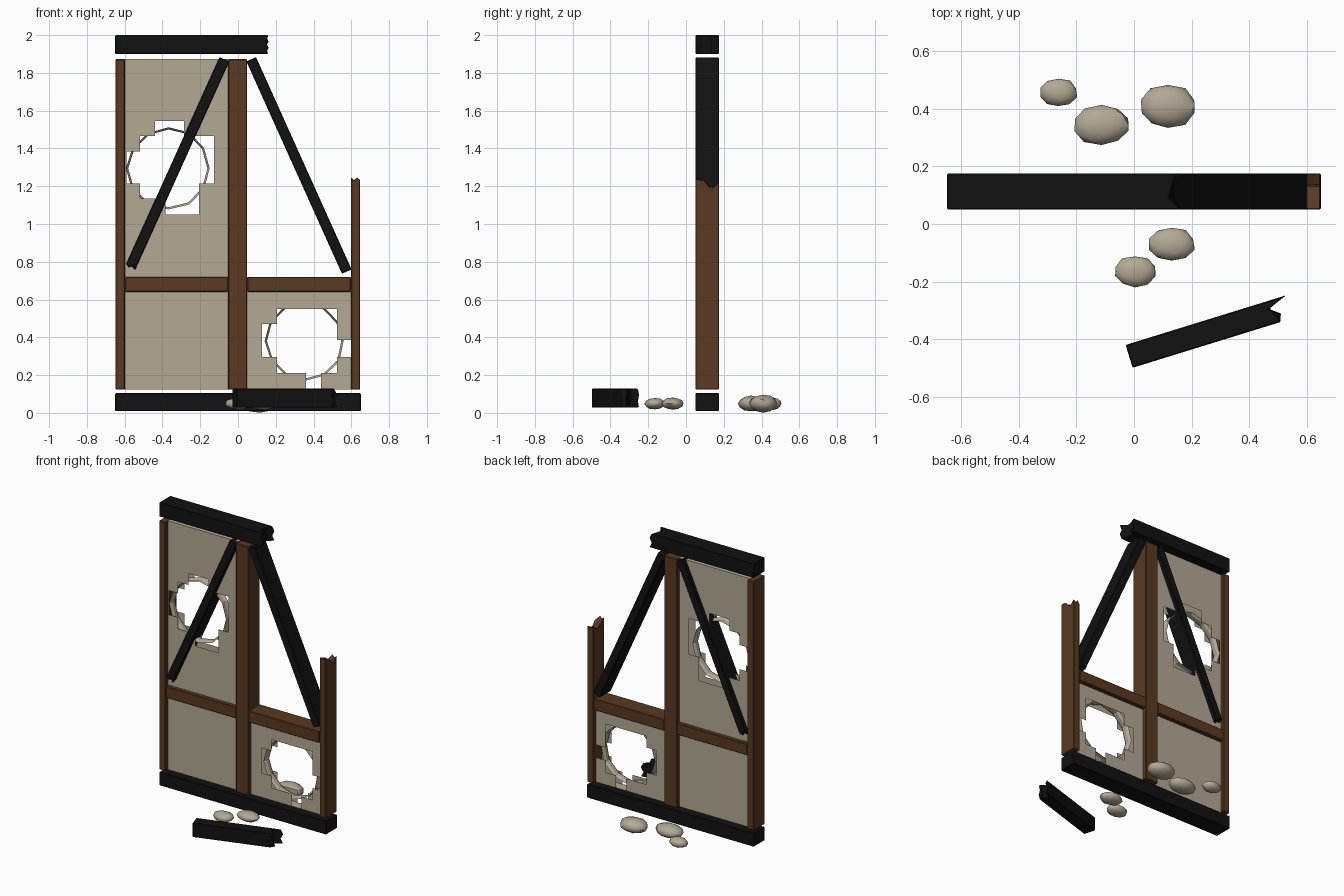
import bpy, bmesh, math, random
from mathutils import Vector, Matrix

if "Cube" in bpy.data.objects:
    bpy.data.objects.remove(bpy.data.objects["Cube"])

random.seed(4)


def mat(name, col):
    m = bpy.data.materials.new(name)
    m.diffuse_color = (*col, 1)
    m.use_nodes = True
    m.node_tree.nodes["Principled BSDF"].inputs["Base Color"].default_value = m.diffuse_color
    return m


CHAR = mat("charred_wood", (0.006, 0.006, 0.006))
WOOD = mat("brown_wood", (0.10, 0.042, 0.016))
CLAY = mat("clay_plaster", (0.45, 0.40, 0.30))
Y0, Y1 = 0.05, 0.175
YM, YD = (Y0 + Y1) / 2, Y1 - Y0


def finish(name, bm, m):
    bmesh.ops.recalc_face_normals(bm, faces=bm.faces)
    me = bpy.data.meshes.new(name)
    bm.to_mesh(me)
    bm.free()
    me.materials.append(m)
    ob = bpy.data.objects.new(name, me)
    bpy.context.collection.objects.link(ob)
    return ob


def beam(name, p0, p1, width, m, jag=None, depth=YD, side=(0, 1, 0)):
    """Timber from p0 to p1; jag gives end offsets across the depth."""
    p0, p1 = Vector(p0), Vector(p1)
    axis = (p1 - p0).normalized()
    side = Vector(side).normalized()
    length = (p1 - p0).length
    bm = bmesh.new()
    bmesh.ops.create_cube(bm, size=1)
    if jag:
        bmesh.ops.subdivide_edges(bm, edges=bm.edges[:], cuts=2, use_grid_fill=True)
    across = side.cross(axis)
    for v in bm.verts:
        x, y, z = v.co
        along = (z + 0.5) * length
        if jag and z > 0.49:
            i, j = round((y + 0.5) * 3), round((x + 0.5) * 3)
            along += jag[i] - (0.018 if (i + j) % 2 else 0)
        v.co = p0 + axis * along + side * (y * depth) + across * (x * width)
    ob = finish(name, bm, m)
    b = ob.modifiers.new("worn_edges", "BEVEL")
    b.width, b.segments, b.limit_method = 0.004, 1, "ANGLE"
    b.angle_limit = math.radians(50)
    return ob


# sill and broken top plate
beam("sill_beam", (-0.65, YM, 0.057), (0.65, YM, 0.057), 0.095, CHAR)
beam("top_beam", (-0.65, YM, 1.95), (0.165, YM, 1.95), 0.10, CHAR, [0, -0.025, -0.03, 0])

# posts
beam("left_post", (-0.624, YM, 0.123), (-0.624, YM, 1.873), 0.05, WOOD)
beam("centre_post", (-0.002, YM, 0.123), (-0.002, YM, 1.873), 0.10, WOOD)
beam("right_post", (0.623, YM, 0.123), (0.623, YM, 1.25), 0.048, WOOD, [0, -0.02, -0.05, -0.025])

# middle rails
beam("left_rail", (-0.597, YM, 0.68), (-0.052, YM, 0.68), 0.08, WOOD)
beam("right_rail", (0.048, YM, 0.68), (0.597, YM, 0.68), 0.08, WOOD)

# diagonal braces
beam("left_brace", (-0.072, YM, 1.872), (-0.572, YM, 0.765), 0.056, CHAR, [0, -0.01, 0, -0.01])
beam("right_brace", (0.07, YM, 1.872), (0.576, YM, 0.748), 0.056, CHAR)

# fallen beam on the ground
d = Vector((math.cos(0.3), math.sin(0.3), 0))
start = Vector((-0.017, -0.46, 0.078))
beam("fallen_beam", start, start + d * 0.55, 0.10, CHAR, [-0.01, 0.0, -0.035, 0.035],
     depth=0.083, side=(-d.y, d.x, 0))


def panel(name, x0, x1, z0, z1, rows=()):
    """Hollow infill: front and back sheets with a stepped gap of (ztop, zbottom, xleft, xright) rows."""
    xs = sorted({x0, x1, *[v for r in rows for v in r[2:]]})
    zs = sorted({z0, z1, *[v for r in rows for v in r[:2]]})
    bm = bmesh.new()

    def quad(*pts):
        bm.faces.new([bm.verts.new(p) for p in pts])

    ya, yb = 0.078, 0.147
    for a, b in zip(xs, xs[1:]):
        for c, e in zip(zs, zs[1:]):
            mx, mz = (a + b) / 2, (c + e) / 2
            if any(r[1] < mz < r[0] and r[2] < mx < r[3] for r in rows):
                continue
            for y in (ya, yb):
                quad((a, y, c), (b, y, c), (b, y, e), (a, y, e))
    for z in (z0, z1):
        quad((x0, ya, z), (x1, ya, z), (x1, yb, z), (x0, yb, z))
    bmesh.ops.remove_doubles(bm, verts=bm.verts, dist=0.0005)
    finish(name, bm, CLAY)


def hole_rim(name, cx, cz, r):
    """Faceted lining of a hole: ridged tube through the wall."""
    n = 12
    prof = [(0.082, r), (0.10, r - 0.012), (0.125, r - 0.012), (0.143, r)]
    bm = bmesh.new()
    jit = [random.uniform(0.97, 1.02) for _ in range(n)]
    rings = [[bm.verts.new((cx + rr * jit[i] * math.cos(2 * math.pi * i / n), y,
                            cz + rr * jit[i] * math.sin(2 * math.pi * i / n)))
              for i in range(n)] for y, rr in prof]
    for a, b in zip(rings, rings[1:]):
        for i in range(n):
            k = (i + 1) % n
            bm.faces.new((a[i], a[k], b[k], b[i]))
    finish(name, bm, CLAY)


# plaster panels, two of them holed
panel("upper_left_panel", -0.6, -0.05, 0.72, 1.873, [
    (1.545, 1.465, -0.44, -0.285), (1.465, 1.385, -0.52, -0.127),
    (1.385, 1.215, -0.59, -0.127), (1.215, 1.135, -0.52, -0.206),
    (1.135, 1.05, -0.385, -0.206)])
panel("lower_left_panel", -0.6, -0.05, 0.123, 0.64)
panel("lower_right_panel", 0.048, 0.6, 0.123, 0.64, [
    (0.55, 0.47, 0.206, 0.524), (0.47, 0.385, 0.127, 0.524),
    (0.385, 0.295, 0.127, 0.598), (0.295, 0.21, 0.206, 0.524),
    (0.21, 0.124, 0.36, 0.44)])
hole_rim("upper_hole_rim", -0.368, 1.295, 0.222)
hole_rim("lower_hole_rim", 0.353, 0.38, 0.21)

# rubble lumps
for i, (x, y, rx, ry, rz) in enumerate([
        (-0.263, 0.457, 0.068, 0.05, 0.034), (-0.113, 0.345, 0.102, 0.072, 0.042),
        (0.118, 0.408, 0.1, 0.077, 0.048), (0.003, -0.165, 0.075, 0.055, 0.031),
        (0.131, -0.07, 0.082, 0.06, 0.033)]):
    bm = bmesh.new()
    bmesh.ops.create_icosphere(bm, subdivisions=2, radius=1)
    for v in bm.verts:
        v.co *= random.uniform(0.94, 1.03)
    bmesh.ops.transform(bm, verts=bm.verts, matrix=Matrix.Translation((x, y, 0.049))
                        @ Matrix.Diagonal((rx, ry, rz, 1)))
    ob = finish("rubble_%d" % (i + 1), bm, CLAY)
    bpy.ops.object.select_all(action="DESELECT")
    ob.select_set(True)
    bpy.context.view_layer.objects.active = ob
    bpy.ops.object.shade_smooth_by_angle(angle=math.radians(40))
